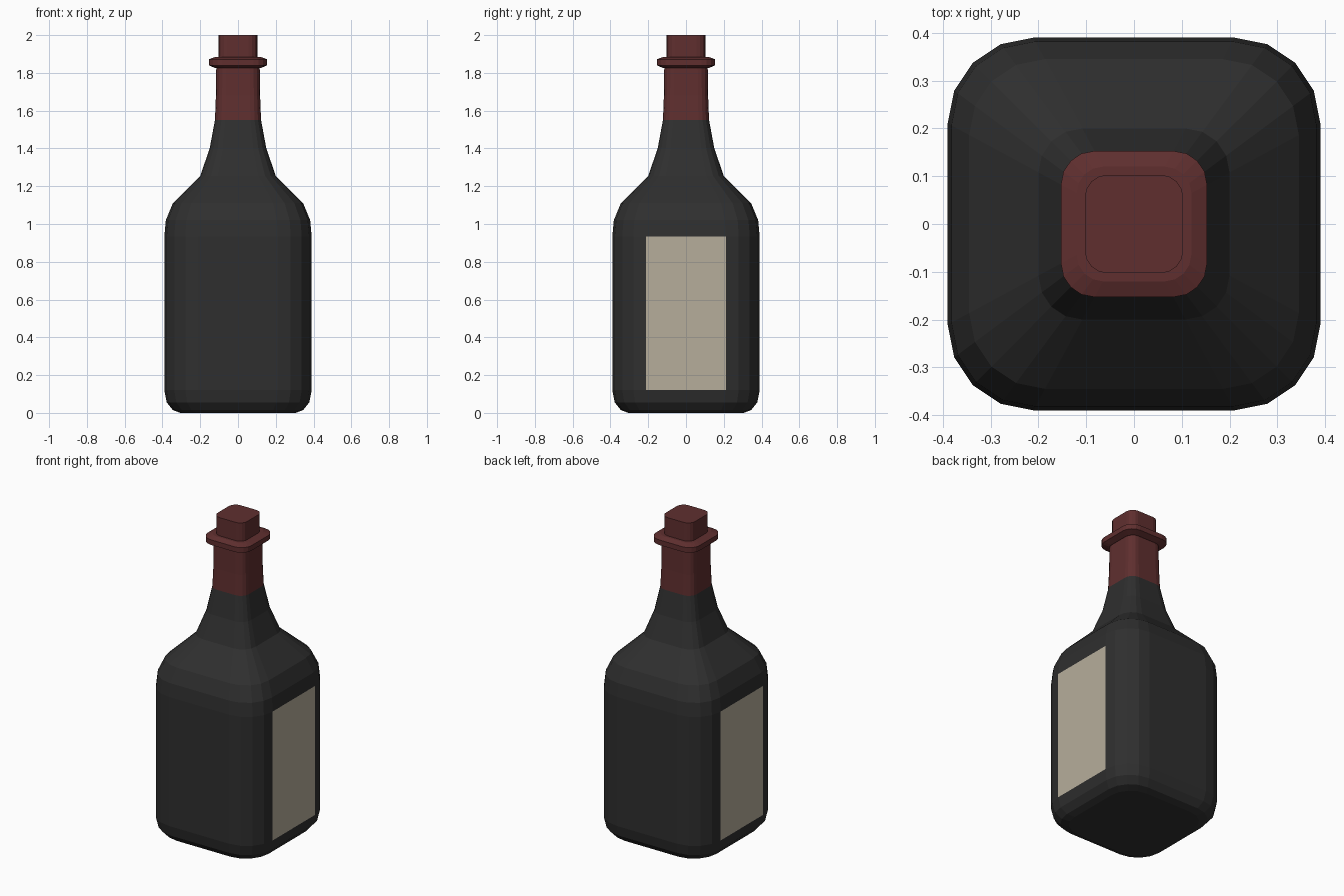
import bpy
import bmesh
from math import sin, cos, pi

if "Cube" in bpy.data.objects:
    bpy.data.objects.remove(bpy.data.objects["Cube"])


def material(name, color):
    m = bpy.data.materials.new(name)
    m.use_nodes = True
    m.diffuse_color = (*color, 1)
    m.node_tree.nodes["Principled BSDF"].inputs["Base Color"].default_value = (*color, 1)
    return m


glass = material("dark glass", (0.028, 0.028, 0.028))
wax = material("red wax", (0.115, 0.028, 0.028))
paper = material("label paper", (0.47, 0.42, 0.33))

CORNER = 0.46   # corner radius as a share of the half width
STEPS = 4       # facets per rounded corner


def section(half):
    """Rounded square outline, counter-clockwise."""
    r = half * CORNER
    c = half - r
    points = []
    for k, (sx, sy) in enumerate(((1, 1), (-1, 1), (-1, -1), (1, -1))):
        for i in range(STEPS + 1):
            a = (k + i / STEPS) * pi / 2
            points.append((sx * c + r * cos(a), sy * c + r * sin(a)))
    return points


def loft(name, profile, mats, cap_bottom=True, cap_top=True):
    """Stack rounded squares given as (half width, height)."""
    bm = bmesh.new()
    rings = [[bm.verts.new((x, y, z)) for x, y in section(h)] for h, z in profile]
    for low, high in zip(rings, rings[1:]):
        n = len(low)
        for i in range(n):
            j = (i + 1) % n
            bm.faces.new((low[i], low[j], high[j], high[i]))
    if cap_bottom:
        bm.faces.new(rings[0][::-1])
    if cap_top:
        bm.faces.new(rings[-1])
    bm.normal_update()
    mesh = bpy.data.meshes.new(name)
    bm.to_mesh(mesh)
    bm.free()
    for m in mats:
        mesh.materials.append(m)
    obj = bpy.data.objects.new(name, mesh)
    bpy.context.collection.objects.link(obj)
    return obj


# Body, from the rounded foot over the shoulder to the neck
body = loft("bottle_body", [
    (0.305, 0), (0.345, 0.015), (0.377, 0.055), (0.39, 0.12), (0.39, 0.935),
    (0.382, 1.02), (0.345, 1.11), (0.20, 1.255), (0.15, 1.40), (0.122, 1.55),
], [glass, paper], cap_top=False)

# Labels: the tall flat panels on both sides
for f in body.data.polygons:
    if abs(f.normal.x) > 0.99 and f.area > 0.2:
        f.material_index = 1

# Wax sleeve around the neck
loft("neck_sleeve", [(0.122, 1.55), (0.117, 1.68), (0.115, 1.83)], [wax], cap_bottom=False)

# Collar at the mouth
loft("mouth_collar", [(0.12, 1.825), (0.153, 1.84), (0.153, 1.872), (0.12, 1.885)], [wax])

# Stopper
loft("stopper", [(0.103, 1.87), (0.103, 2.0)], [wax])
